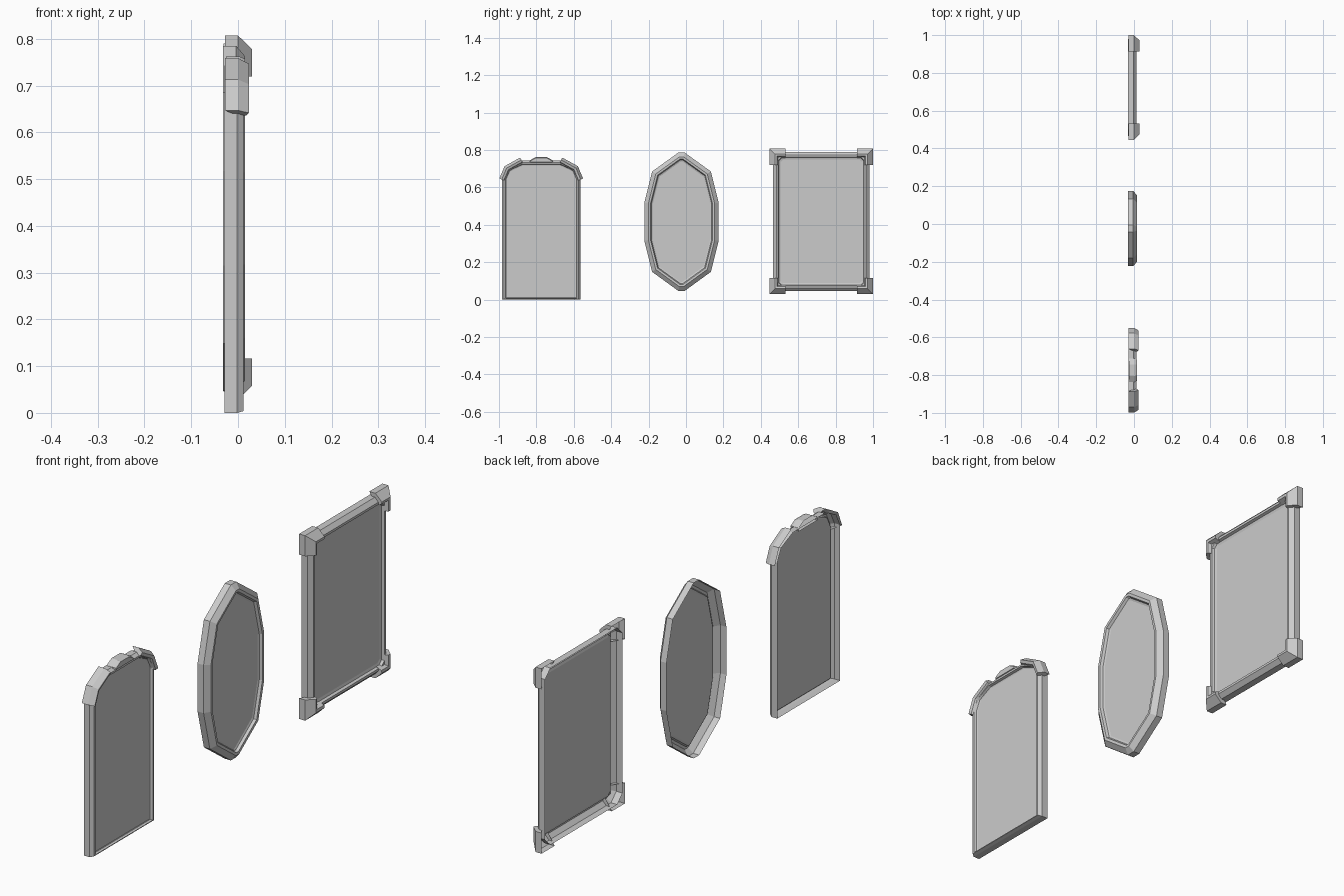
import bpy
from mathutils import Vector

if "Cube" in bpy.data.objects:
    bpy.data.objects.remove(bpy.data.objects["Cube"])


def inset_path(path, d, closed, weights=None):
    """Mitred inward offset of a counter-clockwise (y, z) path."""
    n = len(path)
    pts = [Vector(p) for p in path]
    count = n if closed else n - 1
    normals, dist = [], []
    for i in range(count):
        e = (pts[(i + 1) % n] - pts[i]).normalized()
        normals.append(Vector((-e.y, e.x)))
        dist.append(d * (weights[i] if weights else 1))
    out = []
    for i, p in enumerate(pts):
        a = (i - 1) % count if closed else max(i - 1, 0)
        b = i % count if closed else min(i, count - 1)
        n1, n2 = normals[a], normals[b]
        det = n1.x * n2.y - n1.y * n2.x
        if abs(det) < 1e-5:
            out.append(p + n1 * dist[a])
        else:
            out.append(p + Vector(((dist[a] * n2.y - dist[b] * n1.y) / det,
                                   (n1.x * dist[b] - n2.x * dist[a]) / det)))
    return out


def add_mesh(name, verts, faces):
    me = bpy.data.meshes.new(name)
    me.from_pydata(verts, [], faces)
    me.update()
    ob = bpy.data.objects.new(name, me)
    bpy.context.collection.objects.link(ob)
    return ob


def moulding(name, path, section, closed=True, weights=None):
    """Open-backed moulding: section is a list of (inset, x); returns inner outline."""
    n, verts, faces = len(path), [], []
    for d, x in section:
        ring = inset_path(path, d, closed, weights)
        verts += [(x, p.x, p.y) for p in ring]
    for r in range(len(section) - 1):
        for i in range(n if closed else n - 1):
            j = (i + 1) % n
            faces.append((r * n + i, r * n + j, (r + 1) * n + j, (r + 1) * n + i))
    if not closed:  # end caps
        rows = range(len(section))
        faces.append([r * n for r in rows])
        faces.append([r * n + n - 1 for r in reversed(rows)])
    add_mesh(name, verts, faces)
    return ring


def glass(name, outline, x):
    add_mesh(name, [(x, p.x, p.y) for p in outline], [range(len(outline))])


def mirrored(half, cy):
    """Right half, bottom to top, mirrored about y = cy."""
    return [(cy + y, z) for y, z in half] + [(cy - y, z) for y, z in reversed(half)]


# Arched mirror: frame with a thin bottom rail
cy = -0.774
arch = mirrored([(0.209, 0), (0.209, 0.655), (0.183, 0.708), (0.105, 0.743)], cy)
weights = [1] * 7 + [0.4]
inner = moulding("arched_frame", arch,
                 [(0, -0.029), (0, -0.002), (0.010, 0.012), (0.018, 0.012),
                  (0.021, 0.002), (0.027, 0.0)], weights=weights)
glass("arched_glass", inner, 0.0)

# Arched mirror: raised shoulder pieces
shoulder = [(0.224, 0.647), (0.196, 0.713), (0.113, 0.759)]
shoulder_section = [(0, -0.028), (0, 0.0), (0.014, 0.023), (0.026, 0.019), (0.034, 0.004)]
for side in (1, -1):
    path = [(cy + side * y, z) for y, z in shoulder]
    moulding("arched_shoulder", path[::side], shoulder_section, closed=False)

# Arched mirror: stepped crest on the top
crest = mirrored([(0.062, 0.730), (0.062, 0.744), (0.030, 0.762)], cy)
moulding("arched_crest", crest, [(0, -0.026), (0, 0.004), (0.005, 0.015)])
glass("arched_crest_face", inset_path(crest, 0.005, True), 0.015)

# Oval mirror
oval = mirrored([(0.018, 0.047), (0.157, 0.148), (0.199, 0.315),
                 (0.199, 0.517), (0.157, 0.685), (0.018, 0.785)], -0.024)
inner = moulding("oval_frame", oval,
                 [(0, -0.032), (0, -0.004), (0.022, 0.015), (0.033, 0.014),
                  (0.038, 0.003), (0.046, 0.0)])
glass("oval_glass", inner, 0.0)

# Rectangular mirror: frame with clipped corners
cy, cz, hy, hz, c = 0.723, 0.418, 0.257, 0.372, 0.035
rect = mirrored([(hy - c, cz - hz), (hy, cz - hz + c),
                 (hy, cz + hz - c), (hy - c, cz + hz)], cy)
inner = moulding("rectangular_frame", rect,
                 [(0, -0.031), (0, -0.002), (0.017, 0.014), (0.027, 0.014),
                  (0.031, 0.003), (0.042, 0.0)])
glass("rectangular_glass", inner, 0.0)

# Rectangular mirror: four corner brackets
oy, oz, leg, b = 0.277, 0.389, 0.087, 0.006
corner_section = [(0, -0.028), (0, 0.0), (0.029, 0.030), (0.040, 0.028), (0.050, 0.004)]
corner = [(oy, oz - leg), (oy, oz - b), (oy - b, oz), (oy - leg, oz)]
corner = [(oy, oz - leg), (oy, oz), (oy - leg, oz)]
for sy in (1, -1):
    for sz in (1, -1):
        path = [(cy + sy * y, cz + sz * z) for y, z in corner]
        moulding("corner_bracket", path[::sy * sz], corner_section, closed=False)
